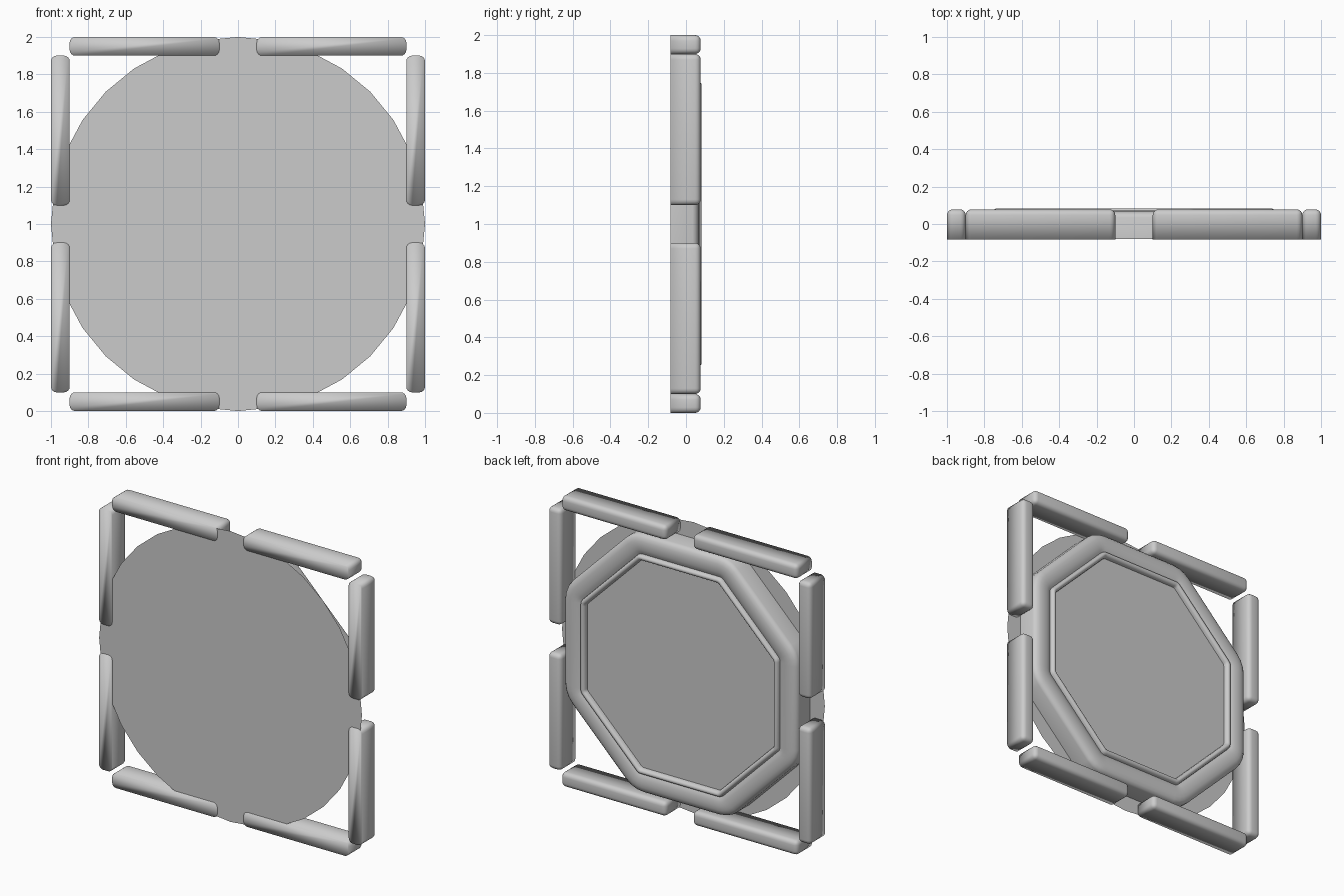
import bpy, bmesh, math
from mathutils import Vector

if "Cube" in bpy.data.objects:
    bpy.data.objects.remove(bpy.data.objects["Cube"])

FRONT, BACK = -0.082, 0.078


def add_object(name, bm):
    bmesh.ops.recalc_face_normals(bm, faces=bm.faces[:])
    me = bpy.data.meshes.new(name)
    bm.to_mesh(me)
    bm.free()
    ob = bpy.data.objects.new(name, me)
    bpy.context.collection.objects.link(ob)
    return ob


def frame_bar(name, cx, cz, sx, sz):
    """Box bar rounded everywhere except around its flat front face."""
    bm = bmesh.new()
    bmesh.ops.create_cube(bm, size=1)
    for v in bm.verts:
        v.co = Vector((cx + v.co.x * sx,
                       (FRONT + BACK) / 2 + v.co.y * (BACK - FRONT),
                       cz + v.co.z * sz))
    edges = [e for e in bm.edges if any(v.co.y > 0 for v in e.verts)]
    bmesh.ops.bevel(bm, geom=edges, offset=0.03, offset_type='OFFSET',
                    segments=4, profile=0.5, affect='EDGES')
    ob = add_object(name, bm)
    for p in ob.data.polygons:
        p.use_smooth = True
    return ob


# Square frame of eight separate bars
for s in (-1, 1):
    for t in (-1, 1):
        frame_bar("frame_bar_horizontal", 0.5 * s, 1 + 0.95 * t, 0.8, 0.1)
        frame_bar("frame_bar_vertical", 0.95 * s, 1 + 0.5 * t, 0.1, 0.8)

# Thin round face plate at the front
bm = bmesh.new()
ring = [bm.verts.new((math.cos(i * math.tau / 32), FRONT + 0.001,
                      1 + math.sin(i * math.tau / 32))) for i in range(32)]
bm.faces.new(ring)
add_object("front_disc", bm)


# Octagonal housing: (apothem, y) profile swept round eight softened corners
def octagon(bm, a, y):
    f = 0.03 + max(0, a - 0.74) * 1.1
    verts = []
    for i in range(8):
        c = math.radians(22.5 + 45 * i)
        r = (a - f) / math.cos(math.radians(22.5))
        for k in (-22.5, -7.5, 7.5, 22.5):
            t = c + math.radians(k)
            verts.append(bm.verts.new((r * math.cos(c) + f * math.cos(t), y,
                                       1 + r * math.sin(c) + f * math.sin(t))))
    return verts


profile = [(0.888, FRONT + 0.001), (0.888, 0.035), (0.882, 0.05),
           (0.868, 0.062), (0.845, 0.069), (0.82, 0.071), (0.79, 0.069),
           (0.77, 0.063), (0.755, 0.056), (0.752, 0.07), (0.746, 0.079),
           (0.738, 0.083), (0.73, 0.082), (0.722, 0.076), (0.717, 0.066),
           (0.715, 0.05)]
bm = bmesh.new()
loops = [octagon(bm, a, y) for a, y in profile]
for lo, hi in zip(loops, loops[1:]):
    for j in range(len(lo)):
        k = (j + 1) % len(lo)
        bm.faces.new((lo[j], lo[k], hi[k], hi[j]))
bm.faces.new(loops[-1])
housing = add_object("octagonal_back_housing", bm)
bpy.context.view_layer.objects.active = housing
housing.select_set(True)
bpy.ops.object.shade_smooth_by_angle(angle=math.radians(40))
# Make sure the open shell faces outwards (back panel points to +y)
if max(housing.data.polygons, key=lambda p: p.area).normal.y < 0:
    housing.data.flip_normals()
